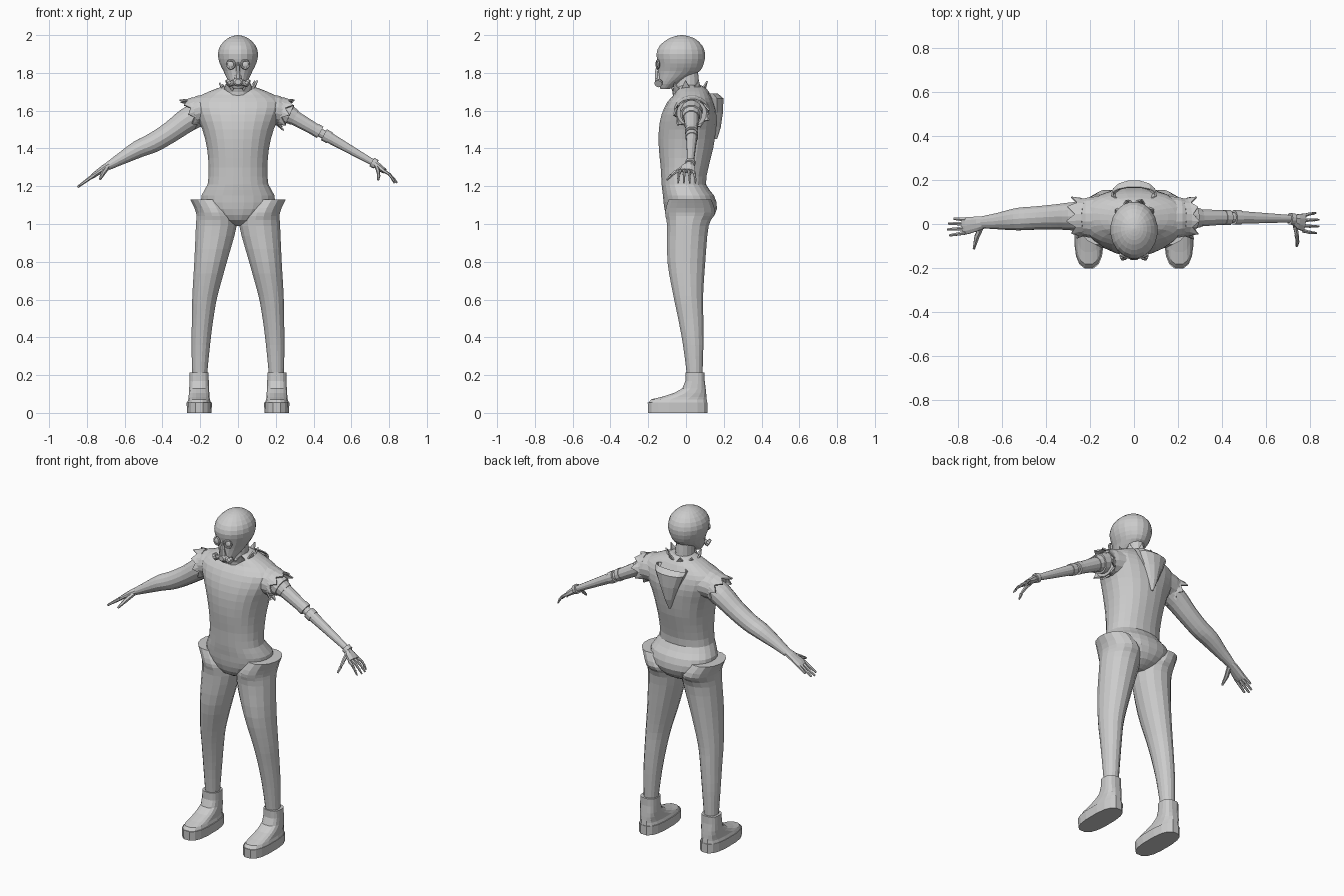
import bpy, bmesh, math, random
from mathutils import Vector

random.seed(4)
X, Y, Z = Vector((1, 0, 0)), Vector((0, 1, 0)), Vector((0, 0, 1))


def make(name, bm):
    bmesh.ops.recalc_face_normals(bm, faces=bm.faces)
    me = bpy.data.meshes.new(name)
    bm.to_mesh(me)
    bm.free()
    ob = bpy.data.objects.new(name, me)
    bpy.context.collection.objects.link(ob)
    return ob


def spline(rows, steps):
    """Catmull-Rom interpolation of rows of numbers."""
    out = []
    for i in range(len(rows) - 1):
        p = [rows[max(0, min(len(rows) - 1, i + k))] for k in (-1, 0, 1, 2)]
        for s in range(steps):
            t = s / steps
            out.append([0.5 * (2 * b + (c - a) * t + (2 * a - 5 * b + 4 * c - d) * t * t
                               + (3 * b - a - 3 * c + d) * t ** 3) for a, b, c, d in zip(*p)])
    return out + [rows[-1]]


def loft(name, rows, n=16, u=X, v=Y, steps=1, power=1.0, cap=True):
    """Skin elliptical rings; each row is x, y, z, radius along u, radius along v."""
    bm = bmesh.new()
    rings = []
    for x, y, z, a, b in spline(rows, steps):
        ring = []
        for i in range(n):
            t = 2 * math.pi * (i + 0.5) / n
            c, s = math.cos(t), math.sin(t)
            c = math.copysign(abs(c) ** power, c)
            s = math.copysign(abs(s) ** power, s)
            ring.append(bm.verts.new(Vector((x, y, z)) + u * a * c + v * b * s))
        rings.append(ring)
    for p, q in zip(rings, rings[1:]):
        for i in range(n):
            j = (i + 1) % n
            bm.faces.new((p[i], p[j], q[j], q[i]))
    if cap:
        bm.faces.new(rings[0])
        bm.faces.new(rings[-1])
    return make(name, bm)


def body(name, rows, cx=0.0, **kw):
    """Upright loft; each row is z, half width, front y, back y."""
    return loft(name, [(cx, (f + b) / 2, z, w, (b - f) / 2) for z, w, f, b in rows], **kw)


def limb(name, rows, n=12, steps=1):
    """Loft along a limb; each row is x, y, z, half width, half thickness."""
    d = (Vector(rows[-1][:3]) - Vector(rows[0][:3])).normalized()
    u = (Y - d * d.dot(Y)).normalized()
    return loft(name, rows, n, u, d.cross(u), steps)


def rod(name, a, b, r1, r2=None, n=10):
    return limb(name, [(*a, r1, r1), (*b, r2 or r1, r2 or r1)], n)


def torn_ring(name, center, d, r, length, teeth, flare=1.15, squash=1.0):
    """Ragged cloth edge: a ring with zigzag ends."""
    d = Vector(d).normalized()
    u = Y
    v = d.cross(u).normalized()
    bm = bmesh.new()
    rows = [[], [], []]
    for i in range(teeth * 2):
        t = math.pi * i / teeth
        tip = random.uniform(0.6, 1.0) if i % 2 else 0.12
        for k, (h, f) in enumerate(((-0.6, 0.97), (0, 1), (tip, 1 + (flare - 1) * tip))):
            p = (u * math.cos(t) + v * math.sin(t) * squash) * r * f
            rows[k].append(bm.verts.new(Vector(center) + p + d * length * h))
    n = teeth * 2
    for p, q in zip(rows, rows[1:]):
        for i in range(n):
            j = (i + 1) % n
            bm.faces.new((p[i], p[j], q[j], q[i]))
    ob = make(name, bm)
    ob.modifiers.new("Thickness", "SOLIDIFY").thickness = 0.008
    return ob


# Torso with hips
body("torso", [(0.99, .04, -.03, .07), (1.02, .10, -.09, .13), (1.08, .185, -.115, .165),
               (1.15, .195, -.123, .15), (1.21, .162, -.13, .107), (1.30, .157, -.135, .12),
               (1.40, .165, -.145, .145), (1.50, .19, -.145, .16), (1.58, .225, -.13, .165),
               (1.645, .24, -.10, .15), (1.685, .19, -.065, .13), (1.715, .12, -.05, .11),
               (1.735, .06, -.03, .08)], n=24, steps=2, power=0.9)

# Hanging hood on the upper back
hood = body("hood", [(1.69, .105, .10, .17), (1.665, .098, .10, .20), (1.59, .065, .11, .197),
                     (1.51, .032, .12, .185), (1.45, .006, .145, .165)], n=12, cap=False)
hood.modifiers.new("Thickness", "SOLIDIFY").thickness = 0.006

# Legs and shoes
leg = [(1.13, .16, .095, .02, .115), (1.06, .122, .102, .022, .135), (.99, .115, .11, .01, .112),
       (.80, .145, .088, .002, .102), (.62, .175, .068, .012, .08), (.50, .187, .058, .025, .068),
       (.36, .197, .05, .038, .055), (.20, .203, .04, .046, .042)]
for s, side in ((-1, "right"), (1, "left")):
    loft(side + "_leg", [(s * x, y, z, w, d) for z, x, w, y, d in leg], n=16, steps=3)
    body(side + "_sole", [(0, .066, -.203, .117), (.055, .068, -.205, .117)],
         cx=s * .205, n=16, power=.75)
    body(side + "_shoe", [(.055, .064, -.20, .114), (.072, .058, -.185, .112),
                          (.085, .056, -.13, .110), (.105, .055, -.065, .108),
                          (.13, .053, -.02, .105), (.17, .052, -.004, .10),
                          (.215, .051, -.004, .10)], cx=s * .206, n=16, power=.75)

# Neck and torn collar
body("neck", [(1.66, .062, -.06, .09), (1.74, .05, -.055, .07), (1.84, .048, -.05, .06)], n=14)
torn_ring("collar", (0, .015, 1.70), (0, 0, 1), .078, .065, 9, 1.3)

# Head
body("head", [(1.715, .025, -.135, -.085), (1.74, .043, -.145, -.045), (1.775, .062, -.146, .02),
              (1.81, .078, -.147, .075), (1.85, .098, -.15, .096), (1.90, .108, -.158, .103),
              (1.945, .094, -.14, .087), (1.98, .06, -.095, .05), (1.995, .028, -.055, .01),
              (2.0, .004, -.026, -.018)], n=20, steps=2)

# Mask: goggles, nose bridge, mouthpiece and filters
for s, side in ((-1, "right"), (1, "left")):
    bpy.ops.mesh.primitive_torus_add(major_segments=14, minor_segments=6, major_radius=.021,
                                     minor_radius=.006, location=(s * .037, -.15, 1.845),
                                     rotation=(math.pi / 2, 0, s * .25))
    bpy.context.object.name = side + "_goggle_rim"
    bpy.ops.mesh.primitive_uv_sphere_add(segments=12, ring_count=6, radius=.02,
                                         location=(s * .037, -.147, 1.845), scale=(1, .5, 1))
    bpy.context.object.name = side + "_goggle_lens"
    for i, (a, b, r) in enumerate(((.02, .042, .014), (.042, .056, .021))):
        rod(f"{side}_filter_{i}", (s * a, -.138 - a * .12, 1.75), (s * b, -.14 - b * .12, 1.742), r)
body("nose_bridge", [(1.77, .022, -.165, -.12), (1.81, .013, -.165, -.12),
                     (1.86, .008, -.153, -.12)], n=8)
loft("mouthpiece", [(0, -.13, 1.752, .03, .025), (0, -.155, 1.752, .024, .022),
                    (0, -.163, 1.752, .016, .015)], n=10, u=X, v=Z)

# Torn sleeves
for s, side in ((-1, "right"), (1, "left")):
    limb(side + "_sleeve", [(s * .15, .03, 1.605, .10, .085), (s * .21, .03, 1.60, .092, .08),
                            (s * .235, .03, 1.592, .086, .074)], 16)
    torn_ring(side + "_sleeve_edge", (s * .235, .03, 1.592), (s * .9, 0, -.38),
              .087, .045, 9, 1.18, .9)

# Natural right arm
limb("right_arm", [(-.19, .035, 1.59, .068, .066), (-.27, .035, 1.55, .066, .064),
                   (-.36, .032, 1.485, .058, .056), (-.45, .027, 1.43, .054, .052),
                   (-.53, .022, 1.395, .052, .046), (-.62, .013, 1.345, .038, .032),
                   (-.69, .008, 1.305, .028, .021)], 14, 3)
limb("right_palm", [(-.68, .008, 1.312, .027, .02), (-.71, .002, 1.295, .034, .018),
                    (-.765, -.008, 1.257, .041, .013), (-.78, -.01, 1.246, .038, .01)], 10)
for i, (y, y2, l) in enumerate(((.02, .024, .82), (.001, .002, .845), (-.019, -.025, .85),
                                (-.039, -.052, .84))):
    rod(f"right_finger_{i}", (-.765, y, 1.257), (-l, y2, 1.195 + (.85 - l) * .8), .0105, .006, 6)
limb("right_thumb", [(-.695, -.01, 1.295, .014, .013), (-.717, -.06, 1.265, .013, .012),
                     (-.73, -.113, 1.238, .006, .006)], 6)

# Mechanical left arm: stacked collars and tubes
arm = [((.20, .03, 1.61), (.275, .028, 1.577), .06, .058), ((.27, .028, 1.58), (.30, .028, 1.563), .05, .044),
       ((.29, .028, 1.568), (.42, .03, 1.493), .041, .033), ((.41, .03, 1.50), (.435, .03, 1.485), .036, .036),
       ((.43, .03, 1.487), (.47, .03, 1.464), .024, .024), ((.455, .03, 1.473), (.485, .03, 1.456), .034, .034),
       ((.48, .03, 1.459), (.72, .024, 1.322), .03, .017), ((.71, .024, 1.328), (.73, .022, 1.316), .027, .027)]
for i, (a, b, r1, r2) in enumerate(arm):
    rod(f"left_arm_part_{i}", a, b, r1, r2, 12)
rod("left_elbow_pin", (.452, -.008, 1.474), (.452, .068, 1.474), .016, n=10)

# Mechanical hand
limb("left_palm", [(.725, .018, 1.318, .022, .02), (.745, .012, 1.303, .036, .02),
                   (.775, .008, 1.28, .044, .015)], 8)
for i, y in enumerate((.046, .018, -.01, -.038)):
    tip = (.828, .843, .843, .832)[i]
    pts = [Vector((.77, y * .8, 1.283)), Vector((.80, y, 1.264)),
           Vector((.822 if tip > .84 else .816, y * 1.05, 1.242)), Vector((tip, y * 1.1, 1.217))]
    for k in range(3):
        rod(f"left_finger_{i}_{k}", pts[k], pts[k + 1], .0095 - .001 * k, .0075 - .0018 * k, 6)
        rod(f"left_knuckle_{i}_{k}", pts[k] - Y * .01, pts[k] + Y * .01, .009 - .001 * k, n=8)
thumb = [(.735, -.01, 1.30), (.742, -.05, 1.28), (.745, -.078, 1.258), (.742, -.102, 1.232)]
for k in range(3):
    rod(f"left_thumb_{k}", thumb[k], thumb[k + 1], .012 - .001 * k, .009 - .002 * k, 6)
